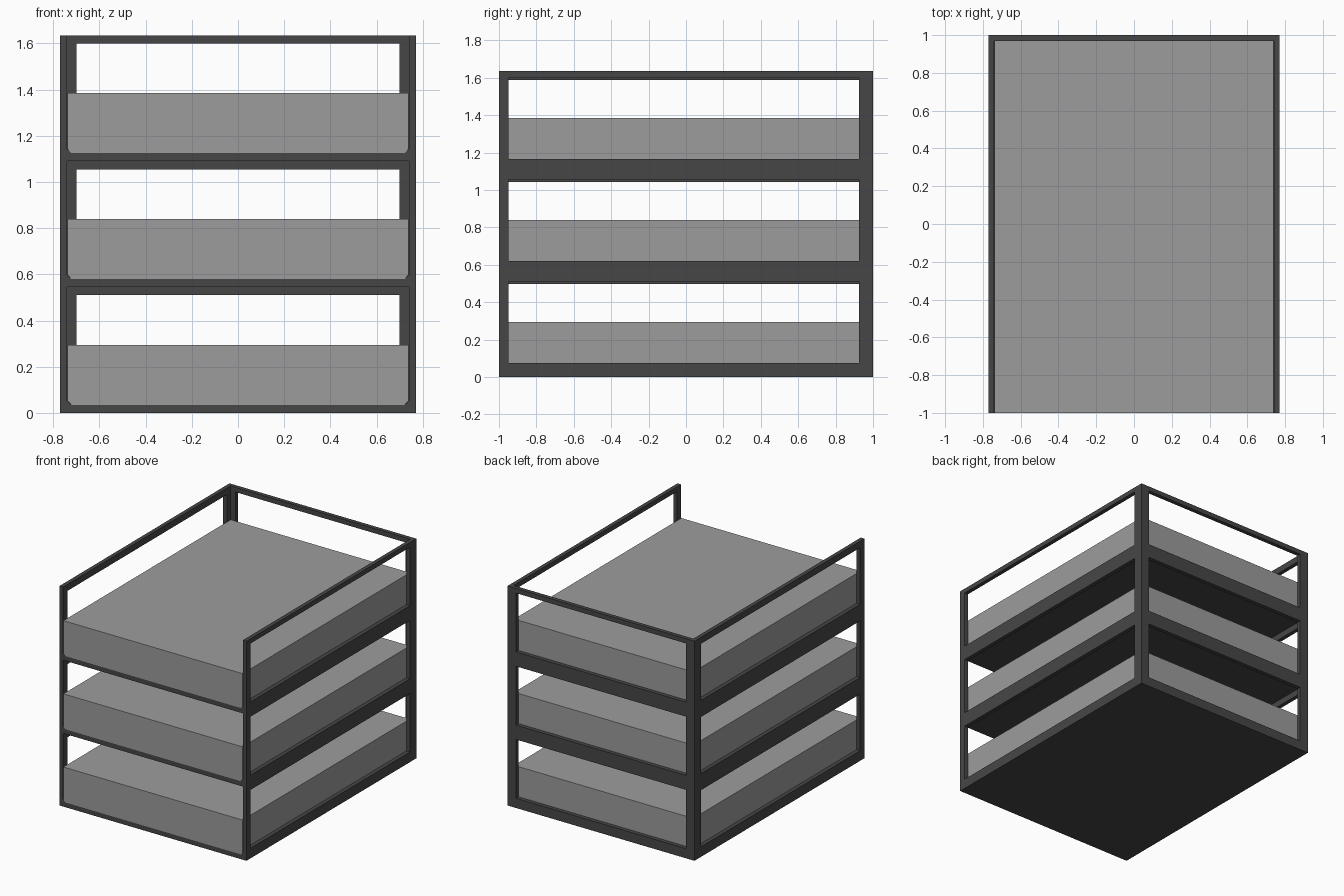
import bpy
import bmesh
from mathutils import Vector

if "Cube" in bpy.data.objects:
    bpy.data.objects.remove(bpy.data.objects["Cube"])


def material(name, value):
    m = bpy.data.materials.new(name)
    m.use_nodes = True
    colour = (value, value, value, 1)
    m.diffuse_color = colour
    m.node_tree.nodes["Principled BSDF"].inputs["Base Color"].default_value = colour
    return m


FRAME = material("dark grey plastic", 0.062)
PAPER = material("light grey paper", 0.335)

W, D, T = 0.77, 1.0, 0.03     # half width, half depth, wall thickness
PITCH = 0.545                 # height of one tray
INNER = W - T
FLOOR = 0.035
FILLET = 0.018


def finish(bm, name, mat, z):
    bmesh.ops.recalc_face_normals(bm, faces=bm.faces)
    mesh = bpy.data.meshes.new(name)
    bm.to_mesh(mesh)
    bm.free()
    mesh.materials.append(mat)
    obj = bpy.data.objects.new(name, mesh)
    obj.location.z = z
    bpy.context.collection.objects.link(obj)
    return obj


def extrude_all(bm, vector):
    geom = bmesh.ops.extrude_face_region(bm, geom=bm.faces[:])["geom"]
    verts = [g for g in geom if isinstance(g, bmesh.types.BMVert)]
    bmesh.ops.translate(bm, verts=verts, vec=Vector(vector))


def prism(name, profile, y0, y1, mat, z):
    """Extrude an x/z profile along y."""
    bm = bmesh.new()
    bm.faces.new([bm.verts.new((x, y0, h)) for x, h in profile])
    extrude_all(bm, (0, y1 - y0, 0))
    return finish(bm, name, mat, z)


def window_panel(name, outer, hole, place, depth, z):
    """Rectangular panel with a rectangular opening; rects are (u0, u1, z0, z1)."""
    bm = bmesh.new()
    rings = []
    for u0, u1, z0, z1 in (outer, hole):
        corners = ((u0, z0), (u1, z0), (u1, z1), (u0, z1))
        rings.append([bm.verts.new(place(u, h)) for u, h in corners])
    a, b = rings
    for i in range(4):
        j = (i + 1) % 4
        bm.faces.new((a[i], a[j], b[j], b[i]))
    extrude_all(bm, depth)
    return finish(bm, name, FRAME, z)


for level, label in enumerate(("bottom", "middle", "top")):
    z = level * PITCH

    # Side walls with long openings
    for side, s, top in (("left", 1, 0.51), ("right", -1, 0.497)):
        window_panel(f"{label}_tray_{side}_wall", (-D, D, 0, PITCH),
                     (-0.95, 0.925, 0.075, top),
                     lambda u, h, s=s: (s * W, u, h), (-s * T, 0, 0), z)

    # Back wall between the sides
    window_panel(f"{label}_tray_back_wall", (-INNER, INNER, 0, PITCH),
                 (-0.70, 0.70, 0.072, 0.51),
                 lambda u, h: (u, D, h), (0, -T, 0), z)

    # Floor with chamfered inner corners along the side walls
    f = INNER - FILLET
    prism(f"{label}_tray_floor",
          [(-INNER, 0), (INNER, 0), (INNER, FLOOR + FILLET), (f, FLOOR),
           (-f, FLOOR), (-INNER, FLOOR + FILLET)], -D, D - T, FRAME, z)

    # Paper stack resting in the tray
    p = INNER - 0.002
    prism(f"{label}_paper_stack",
          [(-f, FLOOR), (f, FLOOR), (p, FLOOR + FILLET), (p, 0.295),
           (-p, 0.295), (-p, FLOOR + FILLET)], -D, D - T - 0.002, PAPER, z)
